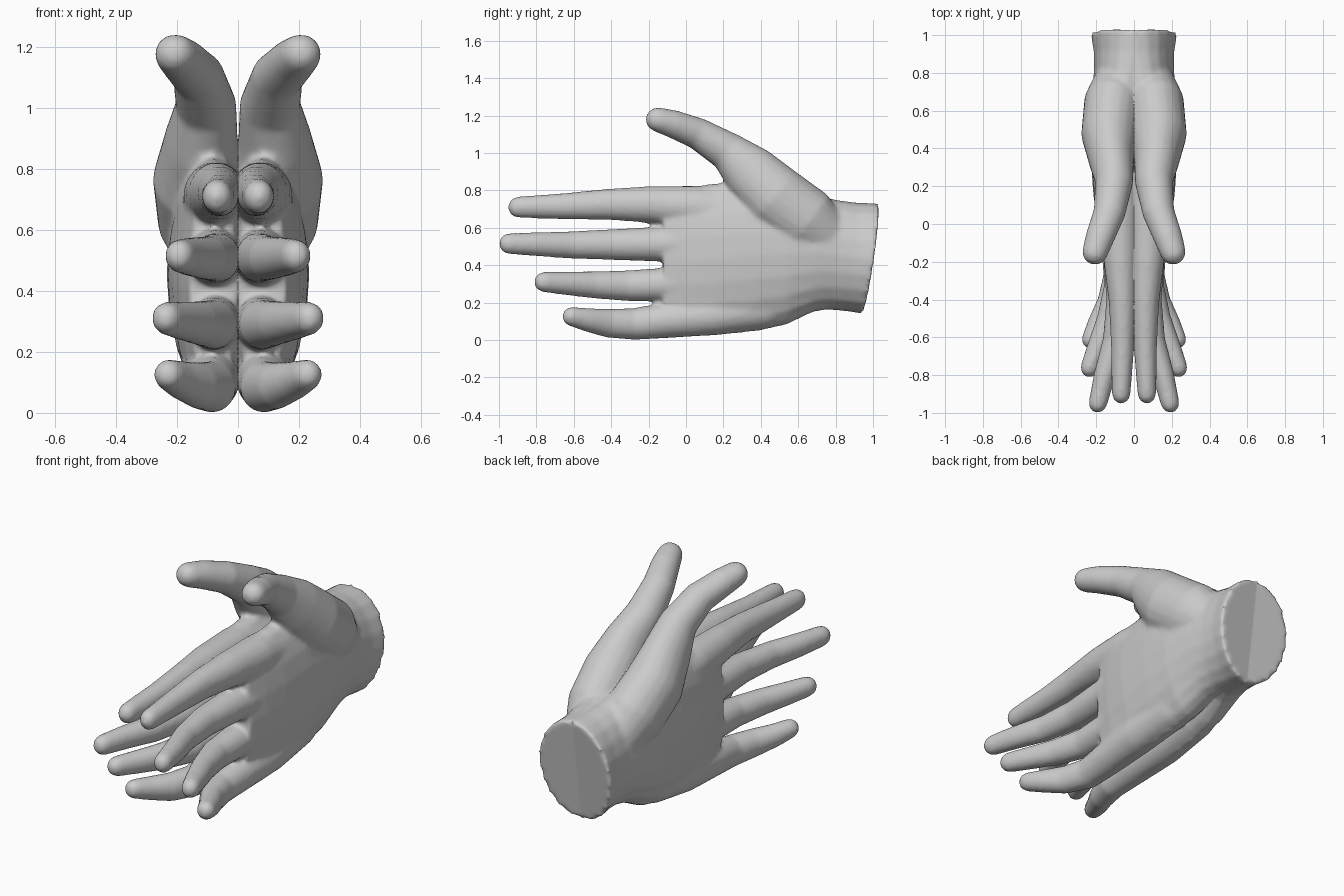
import bpy, bmesh, math
from mathutils import Vector

SEGS = 20
grey = bpy.data.materials.new("plain grey")
grey.diffuse_color = (0.6, 0.6, 0.6, 1)


def loft(bm, stations, round_tip=True):
    """Closed tube through (x, y, z, half width in x, half height) stations."""
    pts = [Vector(s[:3]) for s in stations]
    rings = []

    def ring(c, t, rx, rh):
        u = Vector((1, 0, 0))
        u = (u - t * u.dot(t)).normalized()
        v = t.cross(u)
        rings.append([bm.verts.new(c + u * rx * math.cos(a) + v * rh * math.sin(a))
                      for a in (2 * math.pi * i / SEGS for i in range(SEGS))])

    for i, s in enumerate(stations):
        t = (pts[min(i + 1, len(pts) - 1)] - pts[max(i - 1, 0)]).normalized()
        ring(pts[i], t, s[3], s[4])
    if round_tip:
        rx, rh = stations[-1][3:]
        for a in (0.5, 0.95, 1.3):
            ring(pts[-1] + t * rh * math.sin(a), t, rx * math.cos(a), rh * math.cos(a))
    for a, b in zip(rings, rings[1:]):
        for i in range(SEGS):
            j = (i + 1) % SEGS
            bm.faces.new((a[i], a[j], b[j], b[i]))
    bm.faces.new(rings[0][::-1])
    bm.faces.new(rings[-1])
    return rings


bm = bmesh.new()

# wrist and palm
palm = loft(bm, [
    (0.00, 0.985, 0.435, 0.23, 0.297),
    (0.01, 0.88, 0.445, 0.205, 0.292),
    (0.03, 0.78, 0.455, 0.185, 0.295),
    (0.05, 0.68, 0.465, 0.175, 0.315),
    (0.07, 0.52, 0.455, 0.165, 0.375),
    (0.08, 0.35, 0.45, 0.15, 0.405),
    (0.08, 0.15, 0.43, 0.135, 0.405),
    (0.08, 0.00, 0.42, 0.11, 0.395),
    (0.08, -0.12, 0.42, 0.08, 0.36)], round_tip=False)
for v in palm[0]:                       # slanted wrist cut
    v.co.y += (v.co.z - 0.435) * 0.05

# thumb with its fleshy base
loft(bm, [
    (0.07, 0.80, 0.50, 0.12, 0.13),
    (0.11, 0.64, 0.64, 0.155, 0.18),
    (0.13, 0.47, 0.77, 0.15, 0.175),
    (0.12, 0.34, 0.90, 0.12, 0.15),
    (0.105, 0.22, 1.01, 0.10, 0.105),
    (0.13, 0.06, 1.105, 0.085, 0.085),
    (0.18, -0.07, 1.155, 0.077, 0.075),
    (0.207, -0.15, 1.178, 0.068, 0.066)])

# index finger
loft(bm, [
    (0.07, 0.25, 0.68, 0.11, 0.13),
    (0.075, 0.05, 0.71, 0.105, 0.115),
    (0.07, -0.20, 0.725, 0.09, 0.097),
    (0.06, -0.42, 0.725, 0.073, 0.083),
    (0.06, -0.65, 0.715, 0.062, 0.07),
    (0.068, -0.895, 0.71, 0.05, 0.057)])

# middle finger
loft(bm, [
    (0.09, 0.15, 0.52, 0.11, 0.10),
    (0.075, -0.15, 0.512, 0.09, 0.093),
    (0.07, -0.40, 0.51, 0.077, 0.082),
    (0.10, -0.62, 0.508, 0.066, 0.073),
    (0.155, -0.80, 0.512, 0.058, 0.064),
    (0.19, -0.945, 0.515, 0.05, 0.056)])

# ring finger
loft(bm, [
    (0.09, 0.15, 0.32, 0.105, 0.10),
    (0.075, -0.12, 0.295, 0.088, 0.09),
    (0.08, -0.32, 0.29, 0.077, 0.082),
    (0.13, -0.50, 0.295, 0.066, 0.072),
    (0.19, -0.65, 0.303, 0.058, 0.062),
    (0.233, -0.758, 0.31, 0.05, 0.055)])

# little finger, running along the outer edge of the palm
loft(bm, [
    (0.06, 0.65, 0.24, 0.09, 0.09),
    (0.08, 0.42, 0.17, 0.10, 0.11),
    (0.09, 0.15, 0.13, 0.10, 0.105),
    (0.085, -0.10, 0.105, 0.09, 0.095),
    (0.085, -0.28, 0.085, 0.078, 0.085),
    (0.13, -0.42, 0.09, 0.067, 0.077),
    (0.19, -0.53, 0.108, 0.058, 0.063),
    (0.227, -0.61, 0.125, 0.05, 0.052)])

bmesh.ops.recalc_face_normals(bm, faces=bm.faces)
mesh = bpy.data.meshes.new("mirrored_hands")
bm.to_mesh(mesh)
bm.free()
mesh.materials.append(grey)
hands = bpy.data.objects.new("mirrored_hands", mesh)
bpy.context.collection.objects.link(hands)

# fuse the parts into one skin, soften the joints, then mirror back to back
fuse = hands.modifiers.new("fuse", 'REMESH')
fuse.mode = 'VOXEL'
fuse.voxel_size = 0.013
fuse.use_smooth_shade = True
soften = hands.modifiers.new("soften", 'SMOOTH')
soften.factor = 0.5
soften.iterations = 6
mirror = hands.modifiers.new("mirror", 'MIRROR')
mirror.use_axis = (True, False, False)
mirror.use_bisect_axis = (True, False, False)
mirror.use_clip = True
